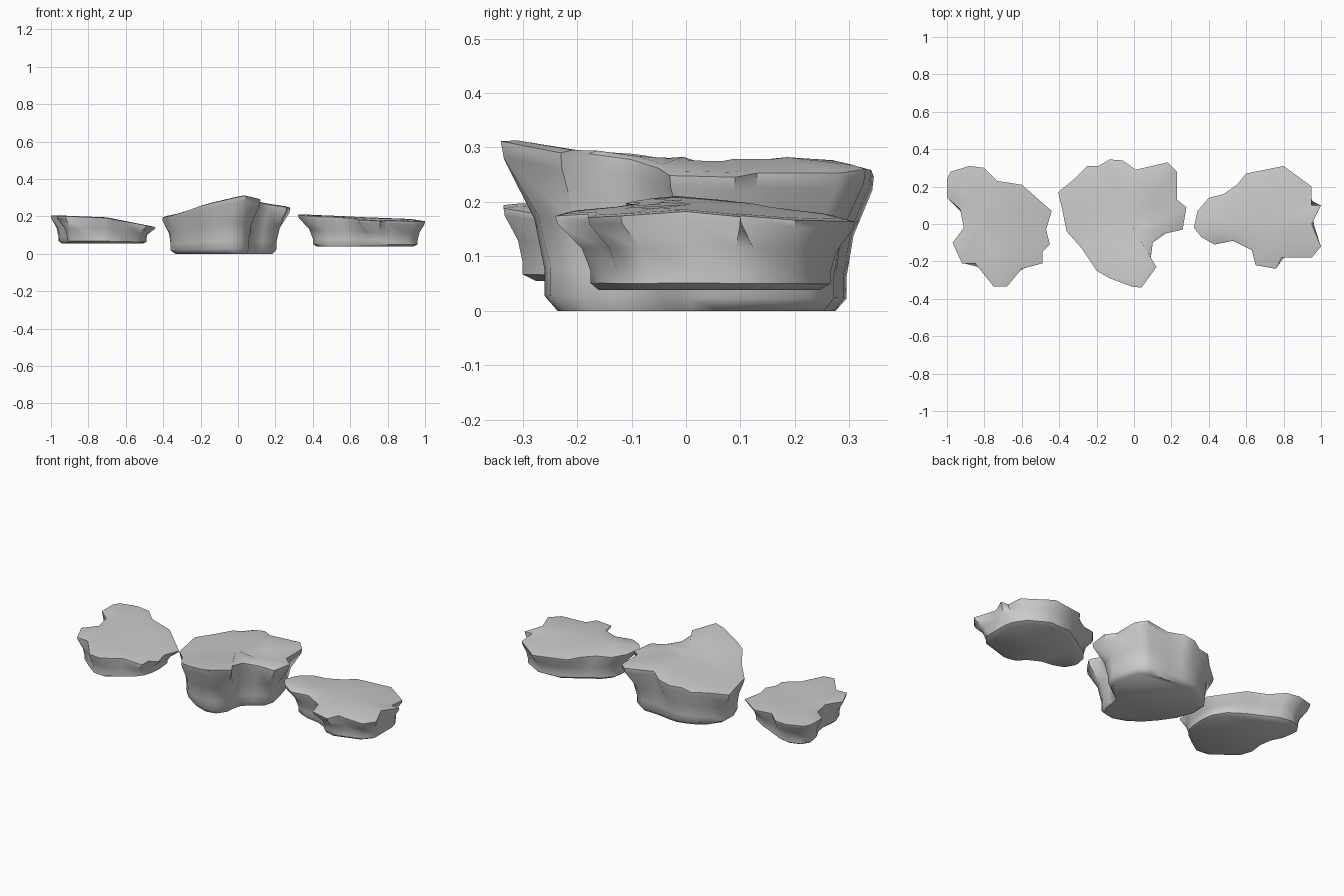
import bpy, bmesh, math
from mathutils import Vector

if "Cube" in bpy.data.objects:
    bpy.data.objects.remove(bpy.data.objects["Cube"])

# Rim outlines as seen from above
LEFT = [(-1, .24), (-.98, .28), (-.88, .31), (-.80, .30), (-.73, .23), (-.60, .21), (-.52, .14),
        (-.44, .07), (-.47, -.03), (-.45, -.11), (-.49, -.15), (-.49, -.21), (-.60, -.24),
        (-.68, -.335), (-.75, -.335), (-.85, -.21), (-.92, -.21), (-.97, -.10), (-.91, -.02),
        (-.93, .08), (-1, .14)]
MIDDLE = [(-.405, .17), (-.32, .24), (-.25, .31), (-.19, .31), (-.13, .345), (-.06, .34), (.01, .29),
          (.18, .33), (.23, .28), (.23, .13), (.28, .09), (.26, -.03), (.17, -.05), (.10, -.10),
          (.09, -.18), (.12, -.23), (.04, -.34), (-.01, -.335), (-.13, -.29), (-.20, -.25),
          (-.28, -.13), (-.36, -.04), (-.38, .06)]
RIGHT = [(.32, -.02), (.34, .07), (.40, .14), (.48, .16), (.55, .21), (.60, .27), (.80, .31),
         (.95, .20), (.95, .10), (1, .10), (.95, 0), (1, -.12), (.95, -.18), (.79, -.18),
         (.76, -.24), (.65, -.22), (.63, -.14), (.53, -.09), (.43, -.11), (.36, -.07)]


# Sloping top surfaces
def left_top(x, y):
    return .195 - .2 * max(0, x + .7) - .04 * min(0, x + .7)


def middle_top(x, y):
    return .285 + .19 * min(x - .05, 0) - .15 * max(x - .05, 0) + .12 * max(0, -y - .05)


def right_top(x, y):
    return .205 - .04 * (x - .5) - .08 * abs(y + .02)


# Smoothed outline fitted into the footprint of the base
def footprint(pts, x0, x1, y0, y1):
    n = len(pts)
    soft = [(pts[i - 1] + pts[i] * 2 + pts[(i + 1) % n]) / 4 for i in range(n)]
    xs, ys = [p.x for p in soft], [p.y for p in soft]

    def fit(v, vals, a, b):
        return a + (v - min(vals)) / (max(vals) - min(vals)) * (b - a)
    return [Vector((fit(p.x, xs, x0, x1), fit(p.y, ys, y0, y1))) for p in soft]


def rock(name, outline, top, base_box, z0):
    rim = [Vector(p) for p in outline]
    base = footprint(rim, *base_box)
    n = len(rim)
    centre = sum(rim, Vector((0, 0))) / n
    bm = bmesh.new()
    rings = []
    # Side rings from the base up to the overhanging rim
    for t, h in [(1.08, 0), (1.0, .09), (1.0, .25), (.75, .55), (.06, .88), (0, .98)]:
        ring = []
        for r, b in zip(rim, base):
            p = r.lerp(b, t) if t <= 1 else b.lerp(centre, t - 1)
            ring.append(bm.verts.new((p.x, p.y, z0 + h * (top(r.x, r.y) - z0))))
        rings.append(ring)
    # Top rings closing inwards
    for s in (.92, .5):
        pts = [centre.lerp(r, s) for r in rim]
        rings.append([bm.verts.new((p.x, p.y, top(p.x, p.y))) for p in pts])
    for a, b in zip(rings, rings[1:]):
        for i in range(n):
            j = (i + 1) % n
            bm.faces.new((a[i], a[j], b[j], b[i]))
    tip = bm.verts.new((centre.x, centre.y, top(*centre)))
    for i in range(n):
        bm.faces.new((rings[-1][i], rings[-1][(i + 1) % n], tip))
    bm.faces.new(rings[0])
    bmesh.ops.recalc_face_normals(bm, faces=bm.faces)
    mesh = bpy.data.meshes.new(name)
    bm.to_mesh(mesh)
    bm.free()
    ob = bpy.data.objects.new(name, mesh)
    bpy.context.collection.objects.link(ob)
    bpy.ops.object.select_all(action='DESELECT')
    ob.select_set(True)
    bpy.context.view_layer.objects.active = ob
    bpy.ops.object.shade_smooth_by_angle(angle=math.radians(50))


rock("left_rock", LEFT, left_top, (-.96, -.49, -.30, .26), .055)
rock("middle_rock", MIDDLE, middle_top, (-.36, .205, -.26, .295), 0)
rock("right_rock", RIGHT, right_top, (.40, .96, -.175, .265), .038)
